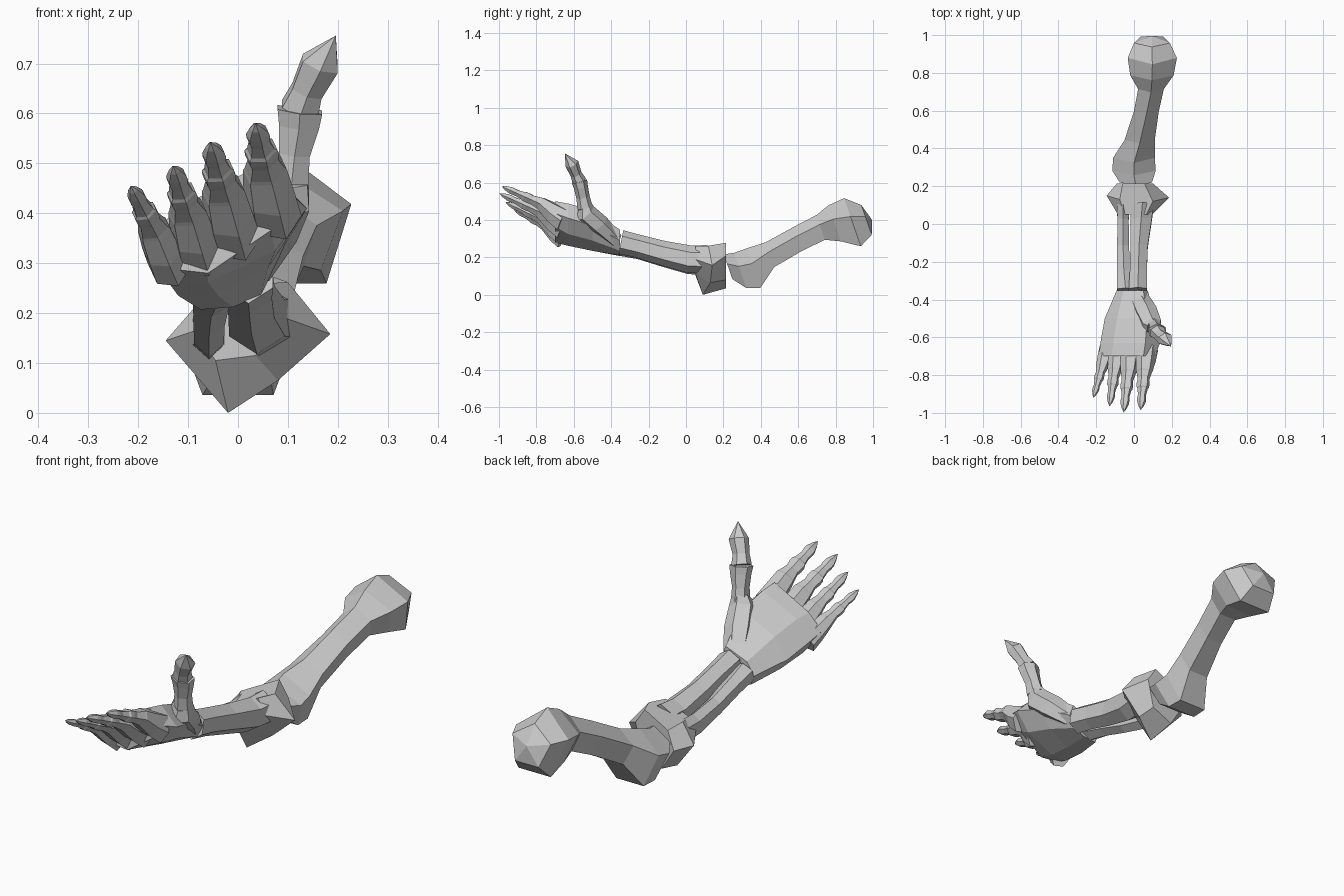
import bpy, bmesh
from math import sin, cos, pi
from mathutils import Vector


def loft(name, rings):
    """Skin a list of equal-length point rings and cap both ends."""
    bm = bmesh.new()
    vr = [[bm.verts.new(p) for p in r] for r in rings]
    n = len(rings[0])
    for a, b in zip(vr, vr[1:]):
        for i in range(n):
            j = (i + 1) % n
            bm.faces.new((a[i], a[j], b[j], b[i]))
    bm.faces.new(vr[0])
    bm.faces.new(vr[-1])
    bmesh.ops.remove_doubles(bm, verts=bm.verts, dist=0.001)
    bmesh.ops.recalc_face_normals(bm, faces=bm.faces)
    me = bpy.data.meshes.new(name)
    bm.to_mesh(me)
    bm.free()
    ob = bpy.data.objects.new(name, me)
    bpy.context.collection.objects.link(ob)
    return ob


def tube(name, stations, axis, side=(1, 0, 0), n=6):
    """Faceted bone with a ridge on top: stations are (x, y, z, half width, half height)."""
    t = Vector(axis).normalized()
    u = Vector(side)
    u = (u - t * u.dot(t)).normalized()
    v = u.cross(t)
    if v.z < 0 or (abs(t.z) > .7 and v.y < 0):
        v = -v
    angles = [pi / 2 + 2 * pi * i / n for i in range(n)]
    wide = max(cos(a) for a in angles)
    low = min(sin(a) for a in angles)
    rings = []
    for x, y, z, w, h in stations:
        c = Vector((x, y, z))
        rings.append([c + u * (w * cos(a) / wide)
                      + v * (h * (2 * (sin(a) - low) / (1 - low) - 1)) for a in angles])
    return loft(name, rings)


def section(y, pts):
    return [(x, y, z) for x, z in pts]


# upper arm bone, five-sided, with faceted shoulder head
tube("upper_arm_bone", [
    (.01, .225, .15, .085, .07), (.0, .29, .13, .115, .10),
    (.0, .36, .142, .11, .112), (.03, .45, .215, .08, .07),
    (.065, .60, .30, .066, .068), (.09, .72, .36, .068, .07),
    (.095, .795, .382, .115, .102), (.097, .89, .388, .13, .136),
    (.095, .965, .40, .095, .085), (.095, .995, .40, 0, 0)], (0, .95, .33), n=5)

# elbow block
loft("elbow_joint", [
    section(.215, [(-.09, .13), (-.03, .035), (.07, .08), (.10, .21), (.055, .278), (-.06, .215)]),
    [(-.145, .15, .145), (-.02, .09, 0), (.08, .13, .065), (.185, .14, .158), (.10, .12, .262), (-.075, .13, .225)],
    section(.05, [(-.085, .165), (-.045, .105), (.035, .115), (.095, .19), (.065, .26), (-.05, .21)])])

# twin forearm bones with a narrow slot between them
tube("forearm_bone_outer", [
    (-.058, .10, .165, .032, .06), (-.058, .02, .165, .03, .055),
    (-.058, -.12, .195, .031, .045), (-.054, -.25, .233, .036, .043),
    (-.045, -.348, .255, .045, .047)], (0, -.98, .2))
tube("forearm_bone_inner", [
    (.045, .10, .19, .06, .078), (.038, .02, .19, .056, .074),
    (.027, -.12, .222, .046, .066), (.023, -.25, .258, .045, .062),
    (.021, -.348, .282, .049, .064)], (0, -.98, .2))

# palm, rolled so that the thumb side is higher
loft("palm", [
    section(-.352, [(-.092, .25), (-.075, .207), (-.01, .212), (.045, .235), (.072, .29), (.05, .347), (-.055, .305)]),
    section(-.50, [(-.155, .285), (-.12, .235), (-.04, .235), (.06, .29), (.115, .37), (.07, .45), (-.09, .37)]),
    section(-.63, [(-.178, .325), (-.14, .262), (-.06, .262), (.075, .325), (.138, .41), (.06, .488), (-.11, .405)]),
    section(-.70, [(-.186, .345), (-.15, .29), (-.06, .28), (.065, .365), (.11, .435), (.05, .50), (-.12, .41)])])

# fingers: deep knuckle, then three stepped bones with a pointed tip
FINGERS = {
    "index": ((.065, -.66, .435), (.035, -.985, .58), .042),
    "middle": ((-.015, -.66, .39), (-.055, -.998, .542), .041),
    "ring": ((-.085, -.66, .35), (-.13, -.965, .495), .037),
    "little": ((-.142, -.66, .318), (-.215, -.92, .455), .032)}
# (position, width, height, drop)
STEPS = [(0, 1.15, 1.75, .7), (.18, 1.08, 1.45, .45), (.36, .95, .95, 0), (.385, .88, .85, 0),
         (.5, .66, .66, 0), (.57, .74, .72, 0), (.63, .72, .7, 0), (.65, .6, .58, 0), (.75, .46, .46, 0),
         (.81, .52, .5, 0), (.86, .5, .48, 0), (.94, .27, .3, 0), (1, 0, 0, 0)]
for name, (base, tip, r) in FINGERS.items():
    a, b = Vector(base), Vector(tip)
    down = Vector((.15, 0, -1)) * r
    tube(name + "_finger", [(*(a.lerp(b, t) + down * d), r * w, r * h * .95) for t, w, h, d in STEPS],
         b - a, (.9, 0, .42))

# thumb: fleshy root in the palm, then two flared bones
tube("thumb_root", [
    (.02, -.38, .29, .045, .045), (.065, -.47, .375, .055, .06),
    (.095, -.54, .435, .05, .06), (.105, -.545, .478, .036, .042)], (.3, -.6, .7))
tube("thumb_lower_bone", [
    (.107, -.54, .465, .034, .042), (.113, -.55, .52, .031, .036),
    (.122, -.562, .575, .04, .038), (.124, -.57, .607, .045, .042)], (.12, -.2, .97))
tube("thumb_tip_bone", [
    (.124, -.57, .607, .038, .038), (.138, -.588, .645, .031, .031),
    (.165, -.61, .70, .037, .037), (.196, -.648, .756, 0, 0)], (.35, -.4, .85))
